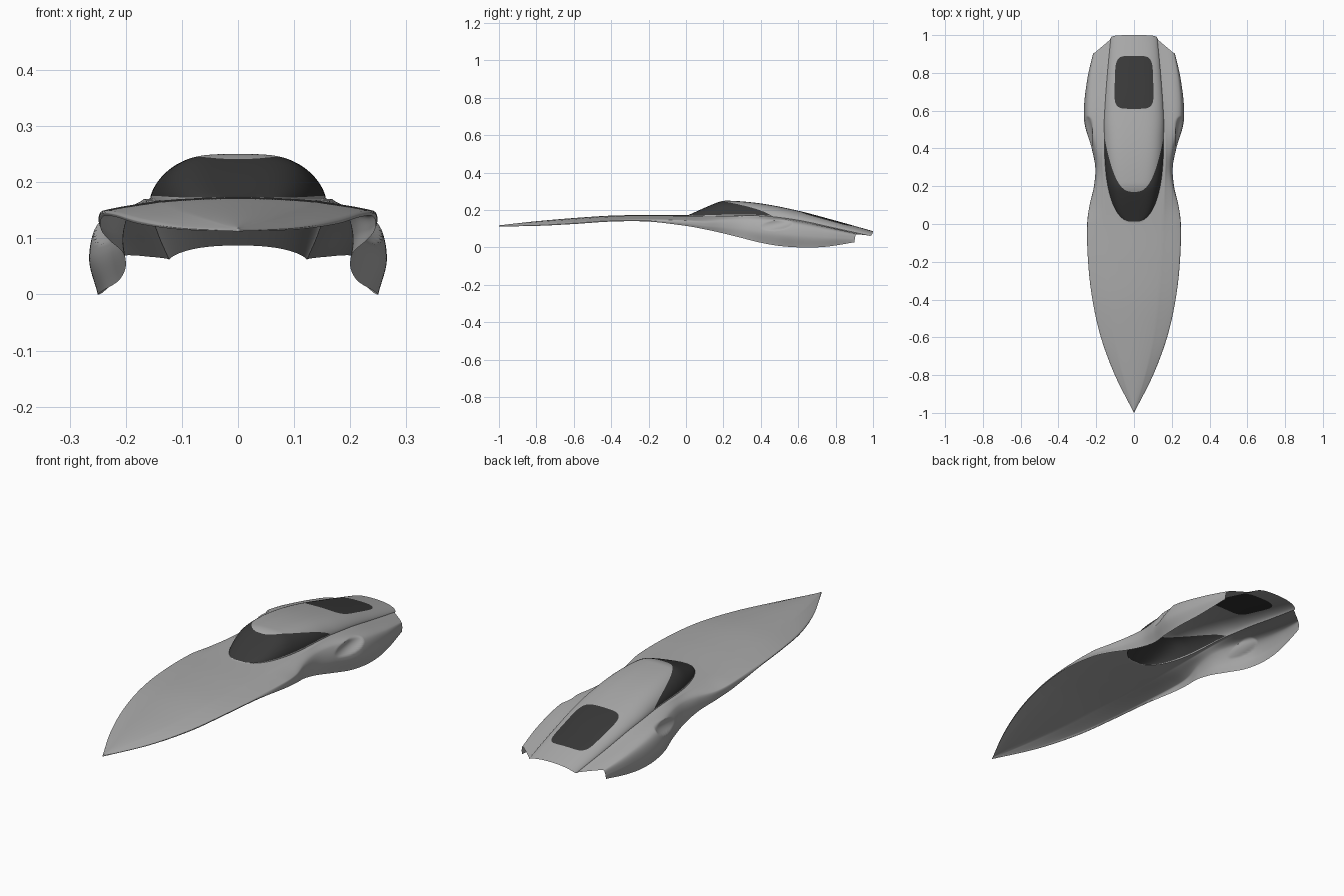
import bpy, bmesh, math

if "Cube" in bpy.data.objects:
    bpy.data.objects.remove(bpy.data.objects["Cube"])

# Feature rails running nose (-y) to tail (+y)
deck = [(-1, .118), (-.8, .14), (-.6, .157), (-.4, .17), (-.2, .173), (0, .172),
        (.2, .173), (.4, .175), (.6, .155), (.8, .112), (1, .07)]
roof = [(.01, .172), (.17, .241), (.22, .25), (.4, .235), (.6, .196), (.8, .143), (1, .087)]
crease = [(-1, 0, .116), (-.8, .06, .135), (-.6, .105, .15), (-.4, .13, .163), (-.2, .145, .166),
          (0, .155, .165), (.2, .163, .167), (.4, .168, .168), (.6, .16, .145), (.8, .145, .102), (1, .125, .058)]
shoulder = [(-1, 0, .115), (-.8, .095, .122), (-.6, .168, .135), (-.4, .213, .147), (-.2, .236, .15),
            (0, .243, .145), (.1, .23, .14), (.2, .203, .145), (.3, .193, .145), (.4, .206, .145),
            (.55, .242, .135), (.75, .234, .1), (.95, .2, .06)]
side = [(-1, 0, .1135), (-.8, .101, .118), (-.6, .175, .13), (-.4, .22, .143), (-.2, .243, .144),
        (0, .248, .13), (.1, .235, .117), (.2, .212, .11), (.3, .205, .1), (.4, .224, .085),
        (.55, .264, .07), (.75, .25, .055), (.95, .205, .046)]
sill = [(-1, 0, .112), (-.8, .1, .115), (-.6, .174, .125), (-.4, .219, .138), (-.2, .241, .138),
        (0, .244, .115), (.1, .23, .097), (.2, .206, .075), (.3, .2, .05), (.4, .212, .025),
        (.5, .238, .008), (.62, .25, 0), (.75, .24, .004), (.95, .208, .036)]


def hermite(p0, p1, m0, m1, t):
    a, b = t * t, t * t * t
    return (2*b - 3*a + 1) * p0 + (b - 2*a + t) * m0 + (3*a - 2*b) * p1 + (b - a) * m1


def rail(pts, y, k=1):
    """Smooth value of a rail at y."""
    y = min(max(y, pts[0][0]), pts[-1][0])
    i = 0
    while i < len(pts) - 2 and y > pts[i + 1][0]:
        i += 1

    def slope(j):
        a, b = pts[max(j - 1, 0)], pts[min(j + 1, len(pts) - 1)]
        return (b[k] - a[k]) / (b[0] - a[0])
    h = pts[i + 1][0] - pts[i][0]
    return hermite(pts[i][k], pts[i + 1][k], slope(i) * h, slope(i + 1) * h, (y - pts[i][0]) / h)


def cabin_width(y):
    if y <= .01:
        return 0
    if y < .45:
        return .157 * (1 - ((.45 - y) / .44) ** 2.4) ** (1 / 2.4)
    s = min((y - .45) / .15, 1)
    s = s * s * (3 - 2 * s)
    return .157 * (1 - s) + .97 * rail(crease, y) * s


NC, NT, NS = 40, 48, 36     # columns: cabin, whole top, side


def row(s):
    """One half cross-section, centre line to sill."""
    out = []
    for j in range(NT + NS + 1):
        u = min(j / NT, 1)
        w = max(j - NT, 0) / NS
        # tail is trimmed forwards towards the outer corners
        end = 1 - .025 * u ** 3 - .065 * min(w * 3, 1) - .01 * w
        y = s if s < .5 else .5 + (s - .5) * (end - .5) / .5
        if j <= NT:
            xk, xo = rail(crease, y), cabin_width(y)
            inner = max(xo, .3 * xk)      # columns follow the cabin base
            x = inner * math.sin(j / NC * math.pi / 2) if j <= NC else inner + (xk - inner) * (j - NC) / (NT - NC)
            d = rail(deck, y)
            z = d + (rail(crease, y, 2) - d) * (x / xk) ** 2 if xk else d
            if x < xo:
                z += max(rail(roof, y) - d, 0) * (1 - (x / xo) ** 4) ** .62
        else:
            P = [(rail(r, y, 1), rail(r, y, 2)) for r in (crease, shoulder, side, sill)]
            C = [math.dist(p, q) + 1e-6 for p, q in zip(P, P[1:])]
            i = min(int(w * 3), 2)
            t = w * 3 - i

            def m(n, k):
                a, b = max(n - 1, 0), min(n + 1, 3)
                return (P[b][k] - P[a][k]) / sum(C[a:b]) * C[i]
            x, z = (hermite(P[i][k], P[i + 1][k], m(i, k), m(i + 1, k), t) for k in (0, 1))
            # side air intake recess
            dy, dz = (y - .485) / .085, (z - .12 - .12 * (y - .485)) / .027
            r = dy * dy + dz * dz
            if r < 1:
                x -= .024 * (1 - r) ** .9 * (.8 + .5 * dy)
        out.append((x, y, z))
    return out


# Half shell surface
bm = bmesh.new()
N = 280
grid = [[bm.verts.new(p) for p in row(-1 + 2 * i / N)] for i in range(N + 1)]
for a, b in zip(grid, grid[1:]):
    for j in range(NT + NS):
        bm.faces.new((a[j], a[j + 1], b[j + 1], b[j]))
bmesh.ops.remove_doubles(bm, verts=bm.verts, dist=1e-5)
low = min(v.co.z for v in bm.verts)
for v in bm.verts:
    v.co.z -= low


# Glass outlines as plan-view functions, negative inside
def windshield(p):
    return max(p.x - cabin_width(p.y) + .0006, .012 - p.y, p.y - .17 - .28 * (p.x / .155) ** 2.8)


def rear_window(p):
    half = .106 - .03 * (p.y - .61)
    return (p.x / half) ** 5 + (abs(p.y - .75) / .14) ** 5 - 1


def cut(f):
    """Split the mesh cleanly along the outline f = 0."""
    new = set()
    for e in list(bm.edges):
        a, b = e.verts
        ina = f(a.co) < 0
        if ina == (f(b.co) < 0):
            continue
        lo, hi = 0, 1
        for _ in range(14):
            mid = (lo + hi) / 2
            if (f(a.co.lerp(b.co, mid)) < 0) == ina:
                lo = mid
            else:
                hi = mid
        new.add(bmesh.utils.edge_split(e, a, min(max(lo, .01), .99))[1])
    for face in {fc for v in new for fc in v.link_faces}:
        vs = [v for v in face.verts if v in new]
        if len(vs) == 2:
            bmesh.utils.face_split(face, vs[0], vs[1])


cut(windshield)
cut(rear_window)
for face in bm.faces:
    c = face.calc_center_median()
    face.material_index = 1 if windshield(c) < 0 else 2 if rear_window(c) < 0 else 0

paint = bpy.data.materials.new("grey_paint")
paint.diffuse_color = (.4, .4, .4, 1)
paint.use_nodes = True
paint.node_tree.nodes["Principled BSDF"].inputs["Base Color"].default_value = paint.diffuse_color
glass = bpy.data.materials.new("dark_glass")
glass.diffuse_color = (.04, .04, .04, 1)
glass.use_nodes = True
glass.node_tree.nodes["Principled BSDF"].inputs["Base Color"].default_value = glass.diffuse_color

# Separate objects, mirrored across the centre line
for idx, name in enumerate(("body_shell", "windshield", "rear_window")):
    part = bm.copy()
    bmesh.ops.delete(part, geom=[f for f in part.faces if f.material_index != idx], context='FACES')
    for f in part.faces:
        f.material_index = 0
    me = bpy.data.meshes.new(name)
    part.to_mesh(me)
    part.free()
    ob = bpy.data.objects.new(name, me)
    bpy.context.collection.objects.link(ob)
    me.materials.append(glass if idx else paint)
    mod = ob.modifiers.new("mirror", 'MIRROR')
    mod.use_clip = True
    bpy.ops.object.select_all(action='DESELECT')
    ob.select_set(True)
    bpy.context.view_layer.objects.active = ob
    bpy.ops.object.shade_smooth_by_angle(angle=math.radians(50))
bm.free()
